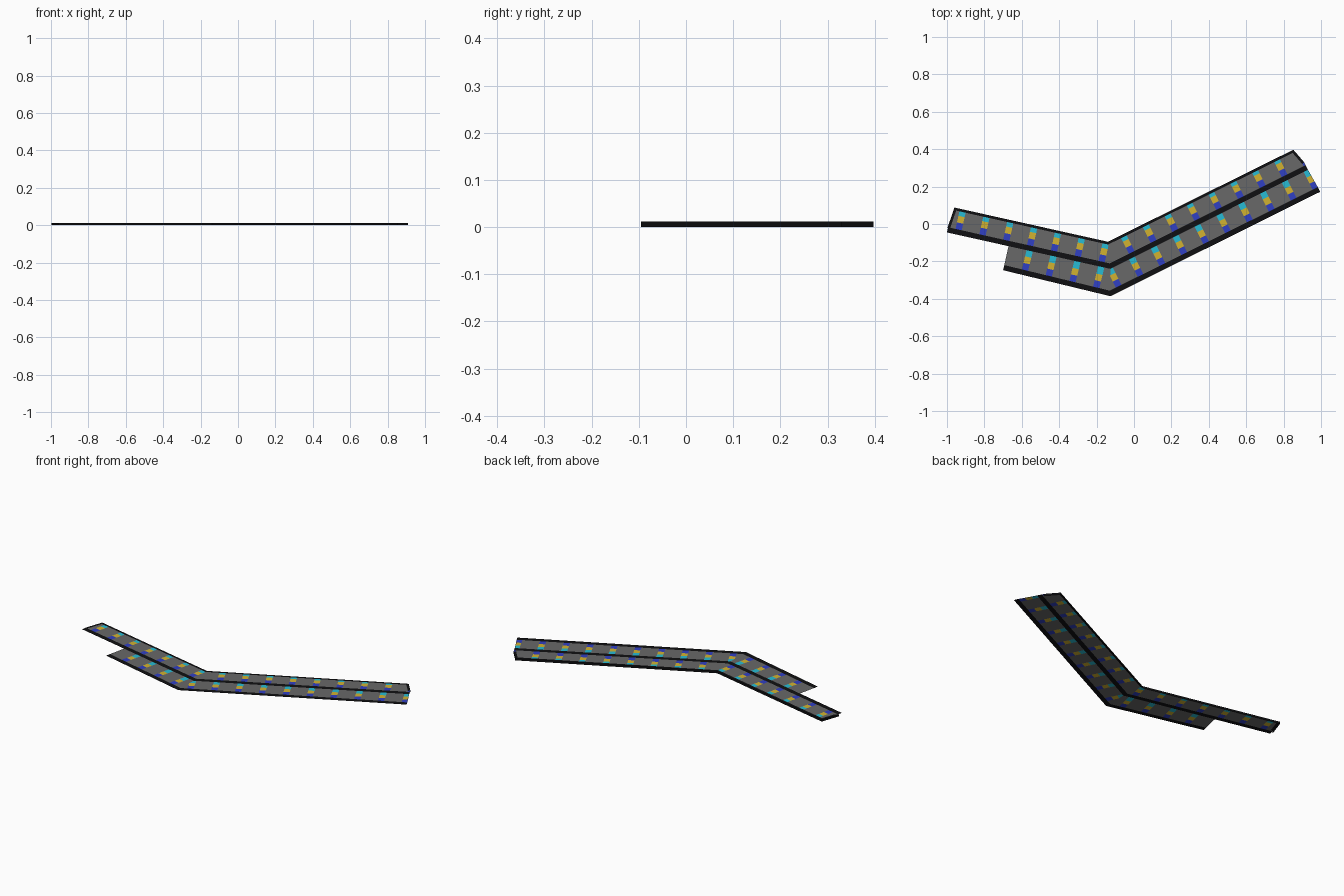
import bpy, bmesh
from mathutils import Vector as V

if "Cube" in bpy.data.objects:
    bpy.data.objects.remove(bpy.data.objects["Cube"])

TOP = 0.012          # level of the paving


def material(name, rgb):
    m = bpy.data.materials.new(name)
    m.diffuse_color = (*rgb, 1)
    m.use_nodes = True
    m.node_tree.nodes["Principled BSDF"].inputs["Base Color"].default_value = m.diffuse_color
    return m


GREY = material("paving grey", (0.14, 0.14, 0.14))
BLACK = material("edge black", (0.005, 0.005, 0.006))
CYAN = material("cyan", (0.02, 0.50, 0.66))
YELLOW = material("yellow", (0.65, 0.45, 0.03))
BLUE = material("blue", (0.03, 0.05, 0.55))


def offset(path, d):
    """Mitred parallel path, d to the left of travel."""
    out = []
    for i, p in enumerate(path):
        ns = []
        for a, b in ((i - 1, i), (i, i + 1)):
            if a >= 0 and b < len(path):
                t = (path[b] - path[a]).normalized()
                ns.append(V((-t.y, t.x)))
        n = sum(ns, V((0, 0))).normalized()
        out.append(p + n * d / n.dot(ns[0]))
    return out


def add_face(bm, pts, z=TOP):
    f = bm.faces.new([bm.verts.new((p.x, p.y, z)) for p in pts])
    f.normal_update()
    if f.normal.z < 0:
        f.normal_flip()


def finish(bm, name, mats):
    me = bpy.data.meshes.new(name)
    bm.to_mesh(me)
    bm.free()
    for m in mats:
        me.materials.append(m)
    ob = bpy.data.objects.new(name, me)
    bpy.context.collection.objects.link(ob)


def strip(name, low, high):
    bm = bmesh.new()
    for i in range(len(low) - 1):
        add_face(bm, (low[i], low[i + 1], high[i + 1], high[i]))
    bmesh.ops.remove_doubles(bm, verts=bm.verts, dist=1e-5)
    finish(bm, name, [BLACK])


def lane(name, outline, base_a, base_b, first, count, step=0.1306, width=0.034, third=0.036):
    """Paving cut by rows of crosswise three-colour dashes."""
    bm = bmesh.new()
    add_face(bm, outline)
    t = (base_b - base_a).normalized()
    n = V((-t.y, t.x))
    marks = [first.dot(t) + step * i for i in range(count)]

    def cut(axis, d):
        bmesh.ops.bisect_plane(bm, geom=bm.verts[:] + bm.edges[:] + bm.faces[:],
                               plane_co=(axis * d).to_3d(), plane_no=axis.to_3d())

    for m in marks:
        cut(t, m - width / 2)
        cut(t, m + width / 2)
    h0 = base_a.dot(n)
    for k in (1, 2):
        cut(n, h0 + third * k)
    for f in bm.faces:
        c = f.calc_center_median().to_2d()
        if any(abs(c.dot(t) - m) < width / 2 for m in marks):
            h = c.dot(n) - h0
            f.material_index = 1 if h < third else 2 if h < 2 * third else 3
    finish(bm, name, [GREY, BLUE, YELLOW, CYAN])


# Guiding paths, left to right
outer = [V(p) for p in ((-0.997, -0.02), (-0.96, 0.088), (-0.14, -0.095), (0.852, 0.397), (0.91, 0.33))]
inner = offset(outer, -0.014)
mid_low = [V(p) for p in ((-1.0, -0.045), (-0.126, -0.24), (0.93, 0.29))]
mid_high = offset(mid_low, 0.028)
bot_low = [V(p) for p in ((-0.70, -0.247), (-0.126, -0.386), (0.995, 0.172))]
bot_high = offset(bot_low, 0.028)

# Black edge strips
strip("middle_strip", mid_low, mid_high)
strip("lower_strip", bot_low, bot_high)
strip("curb_cap", inner, outer)

# Curb skirt down to the ground
bm = bmesh.new()
for a, b in zip(outer, outer[1:]):
    bm.faces.new([bm.verts.new((p.x, p.y, z)) for p, z in ((b, 0), (a, 0), (a, TOP), (b, TOP))])
bmesh.ops.remove_doubles(bm, verts=bm.verts, dist=1e-5)
finish(bm, "curb_skirt", [BLACK])

# Paved lanes
lane("upper_lane_left", [mid_high[0], mid_high[1], inner[2], inner[1], inner[0]],
     mid_high[0], mid_high[1], V((-0.925, 0.027)), 7)
lane("upper_lane_right", [mid_high[1], mid_high[2], outer[4], inner[4], inner[3], inner[2]],
     mid_high[1], mid_high[2], V((-0.032, -0.112)), 9)
lane("lower_lane_left", [bot_high[0], bot_high[1], mid_low[1], V((-0.671, -0.1184))],
     bot_high[0], bot_high[1], V((-0.567, -0.182)), 4)
t = (bot_low[2] - bot_low[1]).normalized()
lane("lower_lane_right", [bot_high[1], bot_high[2], mid_low[2], mid_low[1]],
     bot_high[1], bot_high[2], V((0.948, 0.235)) - t * 0.1306 * 9, 10)
